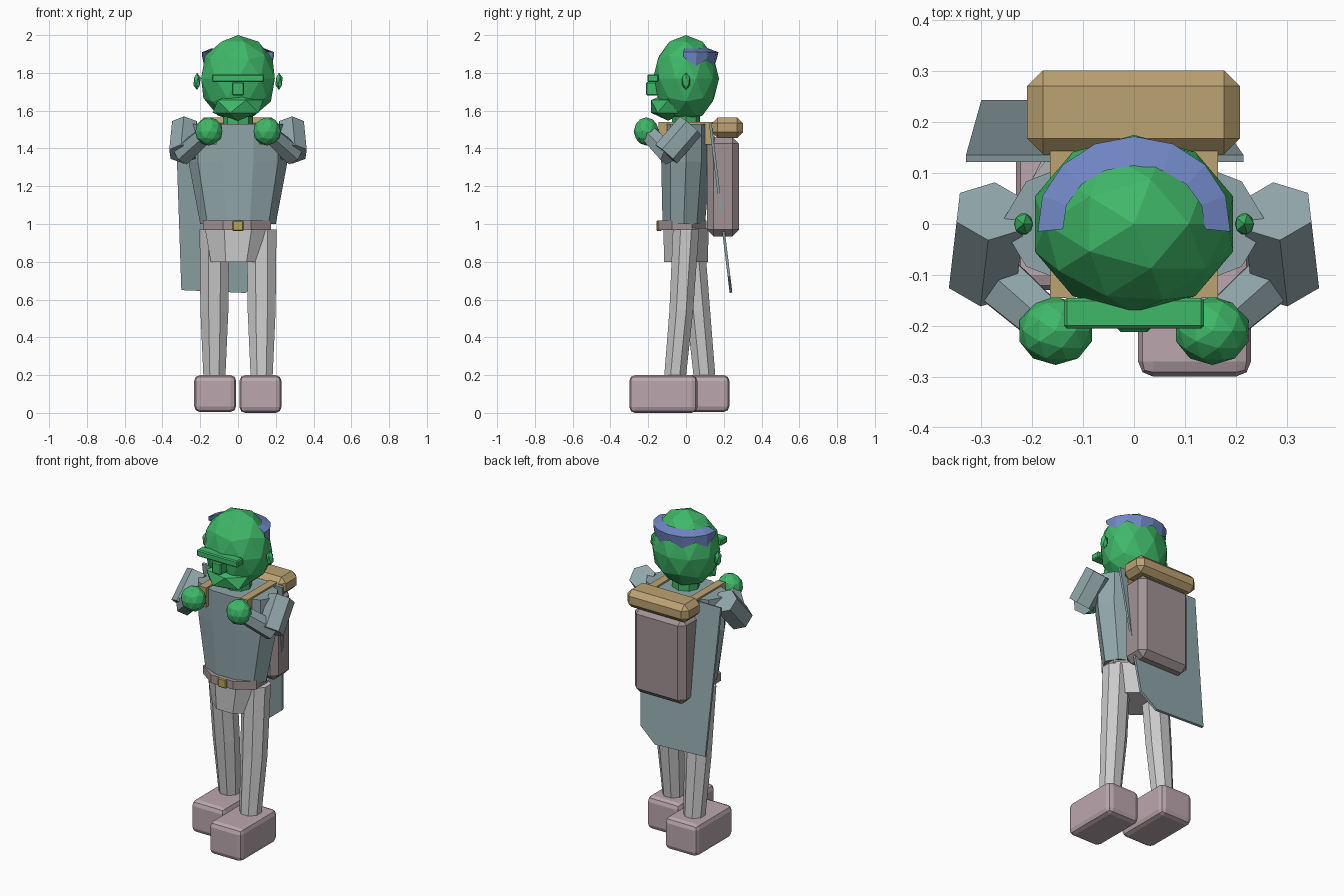
import bpy, bmesh, math
from mathutils import Vector, Matrix

if "Cube" in bpy.data.objects:
    bpy.data.objects.remove(bpy.data.objects["Cube"])

def mat(name, r, g, b):
    m = bpy.data.materials.new(name)
    m.diffuse_color = (r, g, b, 1)
    m.use_nodes = True
    m.node_tree.nodes["Principled BSDF"].inputs["Base Color"].default_value = m.diffuse_color
    return m

SKIN = mat("skin", .05, .48, .14)
SHIRT = mat("shirt", .28, .38, .40)
BOOT = mat("boot_leather", .50, .39, .42)
PACK = mat("pack_cloth", .36, .29, .30)
TAN = mat("bedroll_tan", .50, .36, .17)
BRASS = mat("brass", .48, .38, .10)
HAIR = mat("hair_blue", .16, .24, .55)
BELT = mat("belt_leather", .38, .30, .30)

def finish(name, bm, m=None):
    bmesh.ops.recalc_face_normals(bm, faces=bm.faces)
    me = bpy.data.meshes.new(name)
    bm.to_mesh(me)
    bm.free()
    ob = bpy.data.objects.new(name, me)
    bpy.context.collection.objects.link(ob)
    if m:
        me.materials.append(m)
    return ob

def ball(name, c, s, sub, m):
    bm = bmesh.new()
    bmesh.ops.create_icosphere(bm, subdivisions=sub, radius=1,
                               matrix=Matrix.Translation(c) @ Matrix.Diagonal((*s, 1)))
    return finish(name, bm, m)

def box(name, lo, hi, m=None, bevel=0, seg=1, turn=0):
    lo, hi = Vector(lo), Vector(hi)
    bm = bmesh.new()
    bmesh.ops.create_cube(bm, size=1, matrix=Matrix.Translation((lo + hi) / 2)
                          @ Matrix.Rotation(turn, 4, 'Z') @ Matrix.Diagonal((*(hi - lo), 1)))
    if bevel:
        bmesh.ops.bevel(bm, geom=bm.edges[:], offset=bevel, segments=seg,
                        profile=.5, affect='EDGES')
    return finish(name, bm, m)

def loft(name, rings, sides, m=None, phase=0):
    """Horizontal rings (x, y, z, rx, ry) joined from bottom to top."""
    bm = bmesh.new()
    rows = []
    for x, y, z, rx, ry in rings:
        rows.append([bm.verts.new((x + rx * math.cos(phase + i * math.tau / sides),
                                   y + ry * math.sin(phase + i * math.tau / sides), z))
                     for i in range(sides)])
    for a, b in zip(rows, rows[1:]):
        for i in range(sides):
            j = (i + 1) % sides
            bm.faces.new((a[i], a[j], b[j], b[i]))
    bm.faces.new(rows[0][::-1])
    bm.faces.new(rows[-1])
    return finish(name, bm, m)

def limb(name, a, b, r1, r2, sides, m):
    a, b = Vector(a), Vector(b)
    d = b - a
    bm = bmesh.new()
    bmesh.ops.create_cone(bm, cap_ends=True, segments=sides, radius1=r1, radius2=r2,
                          depth=d.length, matrix=Matrix.Translation((a + b) / 2)
                          @ d.to_track_quat('Z', 'Y').to_matrix().to_4x4())
    return finish(name, bm, m)

# Head and face
ball("head", (0, 0, 1.77), (.205, .175, .23), 2, SKIN)
ball("beard", (0, -.095, 1.622), (.15, .105, .075), 1, SKIN)
box("brow", (-.138, -.205, 1.752), (.138, -.145, 1.792), SKIN, .006)
box("nose", (-.032, -.212, 1.68), (.032, -.14, 1.752), SKIN, .006)
loft("neck", [(0, 0, 1.48, .08, .075), (0, 0, 1.62, .08, .075)], 8, SKIN)

# Jagged hair fringe wrapped round the back of the head
bm = bmesh.new()
N = 8
rows = [[], [], []]
for i in range(N + 1):
    t = math.radians(-5 + 190 * i / N)
    low = 1.835 if i % 2 else 1.87
    if i in (0, N):
        low = 1.885
    for row, (rx, ry, z) in zip(rows, ((.14, .115, 1.93), (.19, .172, 1.91), (.19, .162, low))):
        row.append(bm.verts.new((rx * math.cos(t), ry * math.sin(t), z)))
for a, b in zip(rows, rows[1:]):
    for i in range(N):
        bm.faces.new((a[i], a[i + 1], b[i + 1], b[i]))
finish("hair", bm, HAIR)

# Trunk
loft("torso", [(0, -.012, 1.0, .2, .118), (0, 0, 1.33, .262, .138),
               (0, 0, 1.53, .262, .142)], 10, SHIRT)
loft("pelvis", [(-.01, 0, .8, .145, .125), (0, 0, .98, .19, .13)], 8, None, math.pi / 8)
loft("belt", [(-.005, -.02, .968, .195, .138), (-.005, -.02, 1.018, .195, .138)], 8, BELT, math.pi / 8)
box("buckle", (-.028, -.157, .962), (.028, -.13, 1.018), BRASS, .005)

# Arms, hands, ears and straps, mirrored
for s, side in ((-1, "left"), (1, "right")):
    limb(side + "_upper_arm", (s * .28, .025, 1.52), (s * .295, -.105, 1.37), .076, .076, 6, SHIRT)
    limb(side + "_forearm", (s * .295, -.085, 1.365), (s * .165, -.2, 1.48), .06, .05, 6, SHIRT)
    ball(side + "_hand", (s * .154, -.21, 1.49), (.075, .067, .075), 2, SKIN)
    ball(side + "_ear", (s * .217, 0, 1.755), (.021, .024, .046), 1, SKIN)
    box(side + "_strap", (s * .14 - .025, -.145, 1.42), (s * .14 + .025, .15, 1.54), TAN)

# Legs in a walking stance: right forward, left back
for side, x, ys in (("left", -.125, (.1, .065, .025)), ("right", .125, (-.06, -.025, .0))):
    loft(side + "_leg", [(x, ys[0], .17, .062, .062), (x, ys[1], .54, .08, .068),
                         (x, ys[2], .97, .085, .075)], 8, None, math.pi / 8)
box("left_boot", (-.232, -.13, .005), (-.01, .23, .2), BOOT, .03, 2)
box("right_boot", (.008, -.3, .0), (.23, .06, .2), BOOT, .03, 2)

# Backpack and bedroll
box("backpack", (-.175, .11, .935), (.175, .28, 1.46), PACK, .035)
box("bedroll", (-.21, .137, 1.455), (.208, .302, 1.565), TAN, .031)

# Cape: a thin slanted sheet
bm = bmesh.new()
outline = [(-.33, 1.53), (-.30, .65), (.04, .635), (.145, .72), (.215, 1.53)]
cape_y = lambda z: .122 + (1.53 - z) * .122
front = [bm.verts.new((x, cape_y(z), z)) for x, z in outline]
back = [bm.verts.new((x, cape_y(z) + .014, z + .003)) for x, z in outline]
bm.faces.new(front)
bm.faces.new(back[::-1])
for i in range(5):
    j = (i + 1) % 5
    bm.faces.new((front[i], front[j], back[j], back[i]))
finish("cape", bm, SHIRT)
